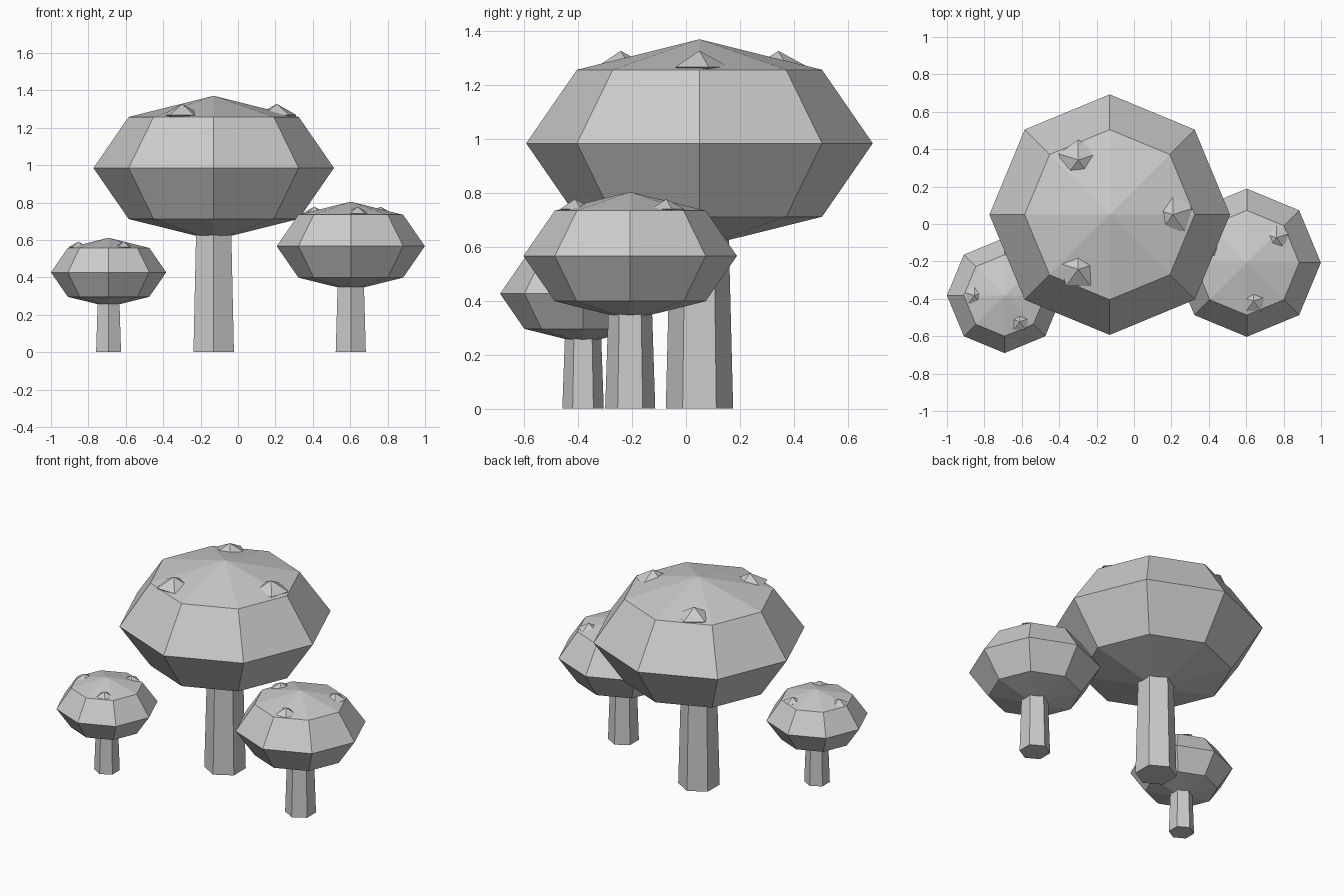
import bpy
import math

cube = bpy.data.objects.get("Cube")
if cube:
    bpy.data.objects.remove(cube, do_unlink=True)

grey = bpy.data.materials.new("plain_grey")
grey.use_nodes = True
colour = (0.6, 0.6, 0.6, 1)
grey.diffuse_color = colour
grey.node_tree.nodes["Principled BSDF"].inputs["Base Color"].default_value = colour


def finish(name):
    """Name the new part and give it the material."""
    part = bpy.context.object
    part.name = name
    part.data.materials.append(grey)
    return part


def mushroom(name, x, y, cap_z, cap_r, stem_r, spot_angle):
    # Tapered six-sided stem reaching into the cap
    bpy.ops.mesh.primitive_cone_add(vertices=6, radius1=stem_r, radius2=stem_r * 0.8,
                                    depth=cap_z, location=(x, y, cap_z / 2))
    finish(name + "_stem")

    # Faceted, flattened cap
    bpy.ops.mesh.primitive_uv_sphere_add(segments=8, ring_count=4, radius=cap_r,
                                         location=(x, y, cap_z))
    finish(name + "_cap").scale.z = 0.6

    # Three low five-sided spots around the top, half sunk into the cap
    for i in range(3):
        angle = math.radians(spot_angle + 120 * i)
        reach = cap_r * 0.525
        bpy.ops.mesh.primitive_uv_sphere_add(
            segments=5, ring_count=2 + 1, radius=cap_r * 0.17,
            location=(x + reach * math.cos(angle), y + reach * math.sin(angle),
                      cap_z + cap_r * 0.44))
        spot = finish(f"{name}_spot_{i + 1}")
        # Collapse the rings into one equator so each spot is a double pyramid
        for v in spot.data.vertices:
            ring = math.hypot(v.co.x, v.co.y)
            if ring > cap_r * 0.01:
                v.co.x *= cap_r * 0.17 / ring
                v.co.y *= cap_r * 0.17 / ring
                v.co.z = math.copysign(cap_r * 0.002, v.co.z)
        spot.scale.z = 0.55


mushroom("large", -0.13, 0.05, 0.985, 0.643, 0.125, 0)
mushroom("medium", 0.603, -0.207, 0.567, 0.396, 0.093, 40)
mushroom("small", -0.692, -0.382, 0.427, 0.308, 0.077, 60)
